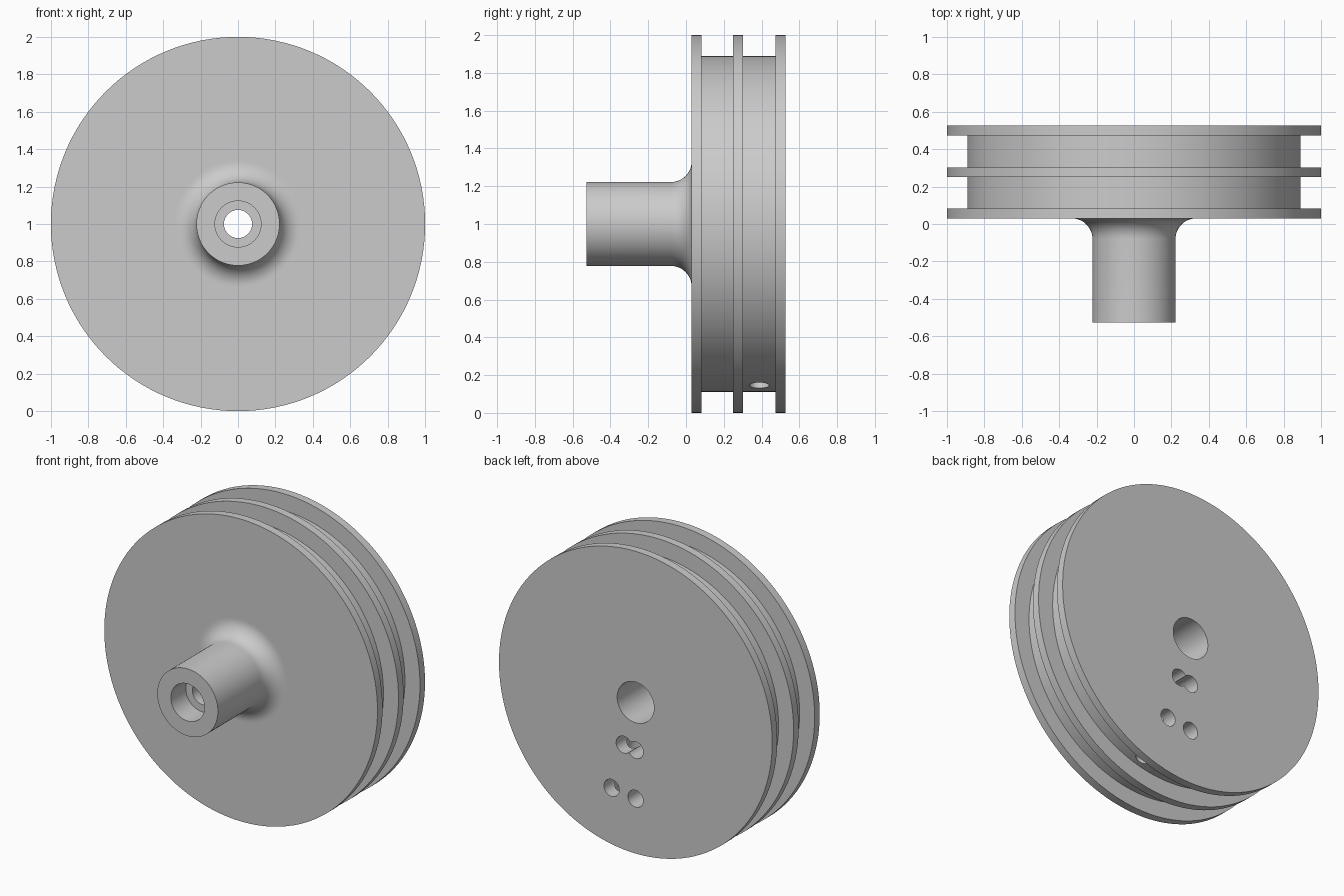
import bpy, bmesh
from math import sin, cos, pi, radians
from mathutils import Vector

cube = bpy.data.objects.get("Cube")
if cube:
    bpy.data.objects.remove(cube)

SEGMENTS = 128
CENTRE = Vector((0, 0, 1))

grey = bpy.data.materials.new("plain grey")
grey.use_nodes = True
colour = (0.6, 0.6, 0.6, 1)
grey.diffuse_color = colour
grey.node_tree.nodes["Principled BSDF"].inputs["Base Color"].default_value = colour


def make_object(name, bm):
    bmesh.ops.recalc_face_normals(bm, faces=bm.faces)
    mesh = bpy.data.meshes.new(name)
    bm.to_mesh(mesh)
    bm.free()
    obj = bpy.data.objects.new(name, mesh)
    bpy.context.collection.objects.link(obj)
    mesh.materials.append(grey)
    return obj


def lathe(name, profile):
    """Turn a closed (radius, y) profile about the horizontal axle."""
    bm = bmesh.new()
    verts = [bm.verts.new(CENTRE + Vector((r, y, 0))) for r, y in profile]
    edges = [bm.edges.new((v, verts[i - 1])) for i, v in enumerate(verts)]
    bmesh.ops.spin(bm, geom=verts + edges, cent=CENTRE, axis=(0, 1, 0),
                   angle=2 * pi, steps=SEGMENTS, use_merge=True)
    bmesh.ops.remove_doubles(bm, verts=bm.verts, dist=0.0001)
    return make_object(name, bm)


def drill(body, start, end, radius):
    """Cut a round hole from start to end."""
    axis = end - start
    turn = Vector((0, 0, 1)).rotation_difference(axis).to_matrix().to_4x4()
    turn.translation = (start + end) / 2
    bm = bmesh.new()
    bmesh.ops.create_cone(bm, cap_ends=True, segments=40, radius1=radius,
                          radius2=radius, depth=axis.length, matrix=turn)
    cutter = make_object("hole_cutter", bm)
    cutter.hide_render = True
    mod = body.modifiers.new("hole", 'BOOLEAN')
    mod.operation = 'DIFFERENCE'
    mod.solver = 'EXACT'
    mod.object = cutter
    bpy.context.view_layer.objects.active = body
    bpy.ops.object.modifier_apply(modifier=mod.name)
    bpy.data.objects.remove(cutter)


# Hub front with stepped bore, then the fillet into the front flange
hub, fillet, front = 0.222, 0.11, 0.03
profile = [(0.075, -0.37), (0.123, -0.37), (0.123, -0.527), (hub, -0.527)]
for i in range(13):
    a = i / 12 * pi / 2
    profile.append((hub + fillet * (1 - cos(a)), front - fillet * (1 - sin(a))))
profile.append((hub + fillet + 0.01, front))

# Three flanges separated by two grooves
rim, groove = 1.0, 0.89
flanges = [(front, 0.083), (0.25, 0.303), (0.474, 0.527)]
for i, (y0, y1) in enumerate(flanges):
    if i > 0:
        profile.append((groove, y0))
    profile += [(rim, y0), (rim, y1)]
    if i < 2:
        profile.append((groove, y1))

# Rear bore
profile += [(0.135, 0.527), (0.135, -0.3), (0.075, -0.3)]
pulley = lathe("double_groove_pulley", profile)

# Cable holes: a radial passage per groove, met by two holes from the back
for angle, groove_y in ((0, 0.167), (16, 0.388)):
    a = radians(angle)
    out = Vector((sin(a), 0, -cos(a)))
    level = Vector((0, groove_y, 0))
    drill(pulley, CENTRE + out * 0.315 + level, CENTRE + out * 0.95 + level, 0.053)
    for distance in (0.315, 0.637):
        spot = CENTRE + out * distance
        drill(pulley, spot + Vector((0, groove_y - 0.02, 0)),
              spot + Vector((0, 0.6, 0)), 0.056)

# Smooth round walls, crisp edges
bpy.ops.object.select_all(action='DESELECT')
pulley.select_set(True)
bpy.context.view_layer.objects.active = pulley
bpy.ops.object.shade_smooth_by_angle(angle=radians(30))
